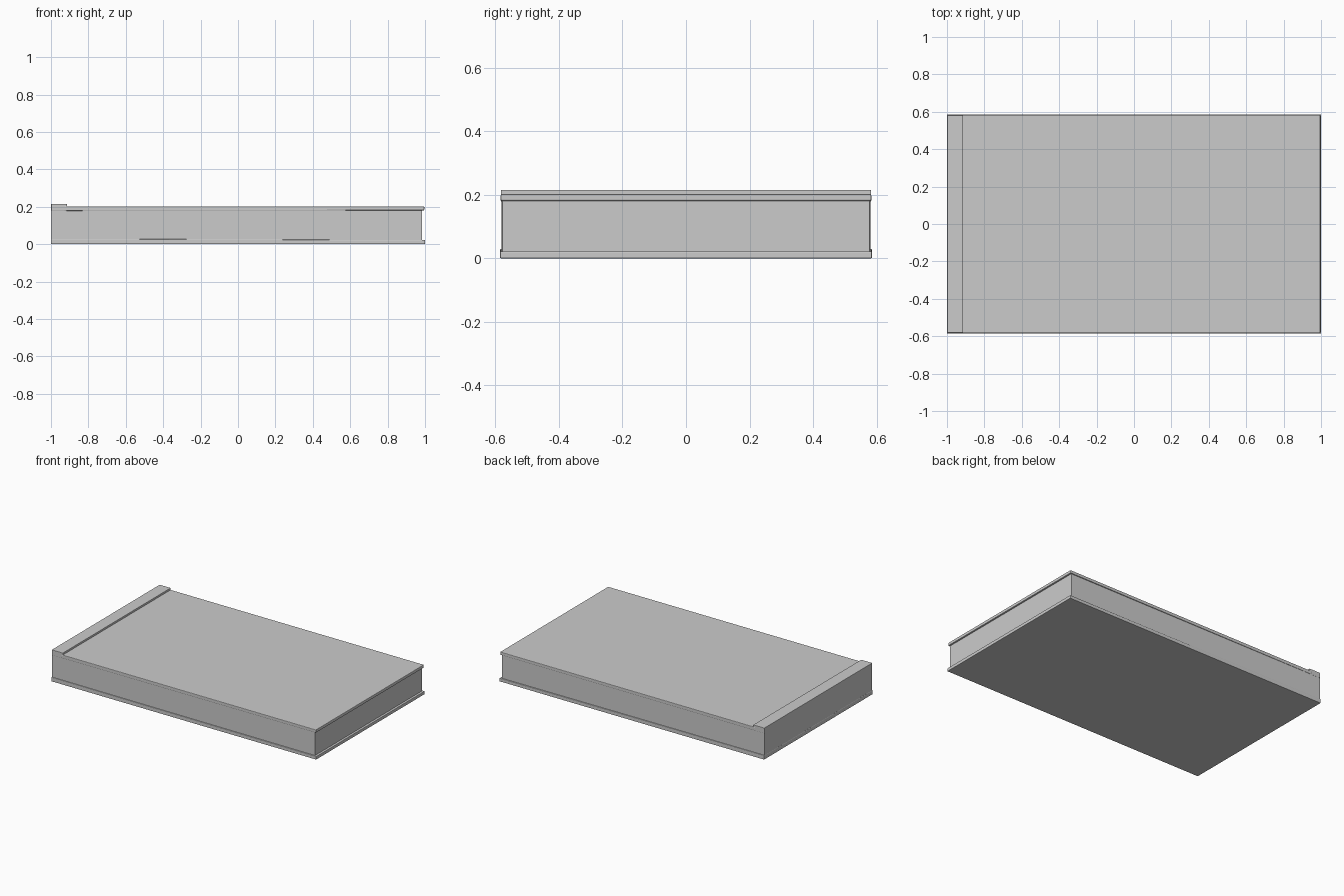
import bpy

if "Cube" in bpy.data.objects:
    bpy.data.objects.remove(bpy.data.objects["Cube"])

FACES = [(0, 3, 2, 1), (4, 5, 6, 7), (0, 1, 5, 4),
         (1, 2, 6, 5), (2, 3, 7, 6), (3, 0, 4, 7)]


def slab(name, left, right, bevel=0.0):
    """Tapered block; each end is (x, half width, bottom z, top z)."""
    (xl, yl, bl, tl), (xr, yr, br, tr) = left, right
    verts = [(xl, -yl, bl), (xr, -yr, br), (xr, yr, br), (xl, yl, bl),
             (xl, -yl, tl), (xr, -yr, tr), (xr, yr, tr), (xl, yl, tl)]
    mesh = bpy.data.meshes.new(name)
    mesh.from_pydata(verts, [], FACES)
    obj = bpy.data.objects.new(name, mesh)
    bpy.context.collection.objects.link(obj)
    if bevel:
        mod = obj.modifiers.new("soft_edge", "BEVEL")
        mod.width = bevel
        mod.segments = 2
    return obj


# Bottom board, slightly thicker towards the spine
slab("bottom_board", (-1.0, 0.585, 0.0, 0.029), (1.0, 0.585, 0.0, 0.022), 0.003)

# Inner block, tapering slightly away from the spine
slab("inner_block", (-0.999, 0.581, 0.027, 0.182), (0.985, 0.577, 0.02, 0.184))

# Top board overhanging the inner block
slab("top_board", (-0.93, 0.583, 0.178, 0.202), (0.996, 0.583, 0.181, 0.202), 0.004)

# Raised strip over the spine
slab("spine_strip", (-0.999, 0.582, 0.178, 0.215), (-0.915, 0.582, 0.178, 0.215), 0.002)
